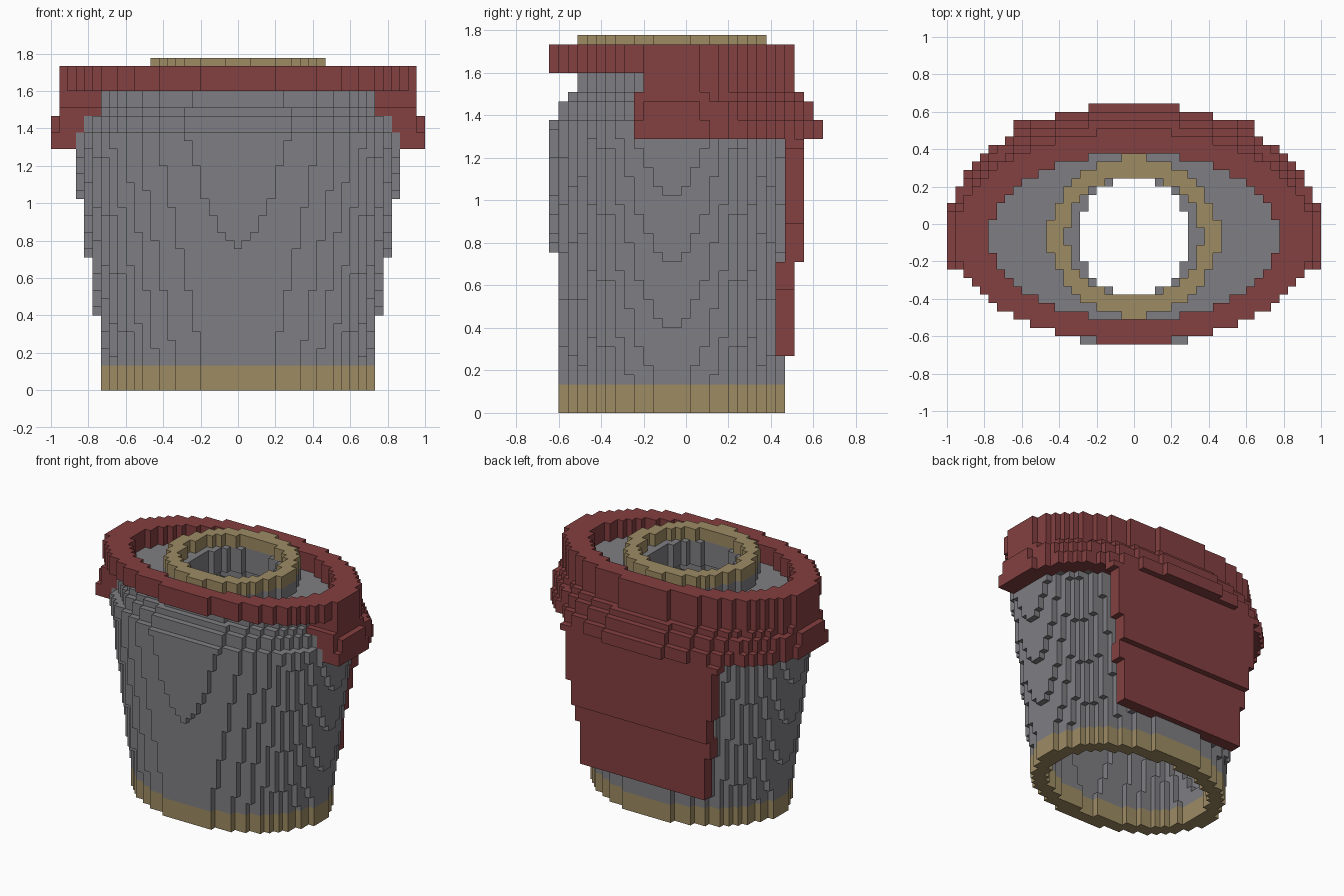
import bpy
import bmesh
from mathutils import Vector

if "Cube" in bpy.data.objects:
    bpy.data.objects.remove(bpy.data.objects["Cube"], do_unlink=True)

CELL = 2 / 45          # edge of one block
MID = -1.5             # y of the garment's own axis, in blocks


def material(name, rgb):
    m = bpy.data.materials.new(name)
    m.use_nodes = True
    m.diffuse_color = (*rgb, 1)
    m.node_tree.nodes["Principled BSDF"].inputs["Base Color"].default_value = (*rgb, 1)
    return m


grey = material("grey cloth", (0.212, 0.212, 0.227))
red = material("dark red cloth", (0.231, 0.05, 0.052))
tan = material("tan trim", (0.337, 0.258, 0.127))


def oval(x, y, size):
    return (x / size[0]) ** 2 + ((y - MID) / size[1]) ** 2 <= 1


def body_size(k):
    """Half-width and half-depth of the torso at layer k: flared, then rounded in."""
    if k >= 34:
        return 17.5, 10.1
    if k == 33:
        return 17.8, 11.2
    if k >= 31:
        return 18.8, 12.2
    k = max(k, 3)
    return 17.03 + (k - 9) / 7, 11.87 + (k - 3) * 0.046


def cape_size(k):
    if k < 31:
        return 22.9, 15.9
    if k < 33:
        return 22.6, 14.9
    return (21.7, 13.9) if k == 33 else (21.6, 12.8)


# Each rule tells whether a block belongs to the part
def in_torso(x, y, k):
    a, b = body_size(k)
    if k >= 36 or not oval(x, y, (a, b)):
        return False
    if k >= 34:
        return not oval(x, y, (6.9, 6.8))
    return not oval(x, y, (a - 2.3, b - 2.3))


def body(x, y, k):
    return k >= 3 and in_torso(x, y, k)


def hem_trim(x, y, k):
    return k < 3 and in_torso(x, y, k)


def neck(x, y, k):
    return 36 <= k < 38 and oval(x, y, (10.2, 9.55)) and not oval(x, y, (6.9, 6.8))


def neck_trim(x, y, k):
    return k >= 38 and oval(x, y, (10.2, 9.55)) and not oval(x, y, (8.1, 7.3))


def collar(x, y, k):
    return 36 <= k < 39 and oval(x, y, cape_size(k)) and not oval(x, y, (17.5, 10.1))


def cape_yoke(x, y, k):
    front = -4.5 if k >= 34 else -5.5
    return (29 <= k < 36 and y > front and oval(x, y, cape_size(k))
            and not oval(x, y, body_size(k)))


def cape_back(x, y, k):
    inner = 9.5 if k < 16 else 10.5
    return 6 <= k < 29 and inner < y < inner + 2 and abs(x) <= 11.2 + (k - 6) * 0.13


parts = {
    "body": (body, grey), "hem_trim": (hem_trim, tan),
    "neck": (neck, grey), "neck_trim": (neck_trim, tan),
    "collar": (collar, red), "cape_yoke": (cape_yoke, red),
    "cape_back": (cape_back, red),
}

# Fill the block grid; the first matching part owns the block
owner = {}
for i in range(-22, 23):
    for j in range(-14, 15):
        for k in range(40):
            for name, (rule, _) in parts.items():
                if rule(i, j, k):
                    owner[i, j, k] = name
                    break

# The six outward directions with two in-plane axes for each
SIDES = []
for axis in range(3):
    for sign in (1, -1):
        n, u, v = Vector(), Vector(), Vector()
        n[axis], u[(axis + 1) % 3], v[(axis + 2) % 3] = sign, sign, 1
        SIDES.append((n, u, v))


def build(name, mat):
    bm = bmesh.new()
    for cell, part in owner.items():
        if part != name:
            continue
        c = Vector(cell)
        for n, u, v in SIDES:
            if tuple(int(t) for t in c + n) in owner:
                continue
            corners = [c + (n + u * p + v * q) / 2
                       for p, q in ((-1, -1), (1, -1), (1, 1), (-1, 1))]
            bm.faces.new([bm.verts.new((p + Vector((0, 0, 0.5))) * CELL) for p in corners])
    bmesh.ops.remove_doubles(bm, verts=bm.verts, dist=CELL / 10)
    mesh = bpy.data.meshes.new(name)
    bm.to_mesh(mesh)
    bm.free()
    mesh.materials.append(mat)
    bpy.context.collection.objects.link(bpy.data.objects.new(name, mesh))


for part_name, (_, part_mat) in parts.items():
    build(part_name, part_mat)
